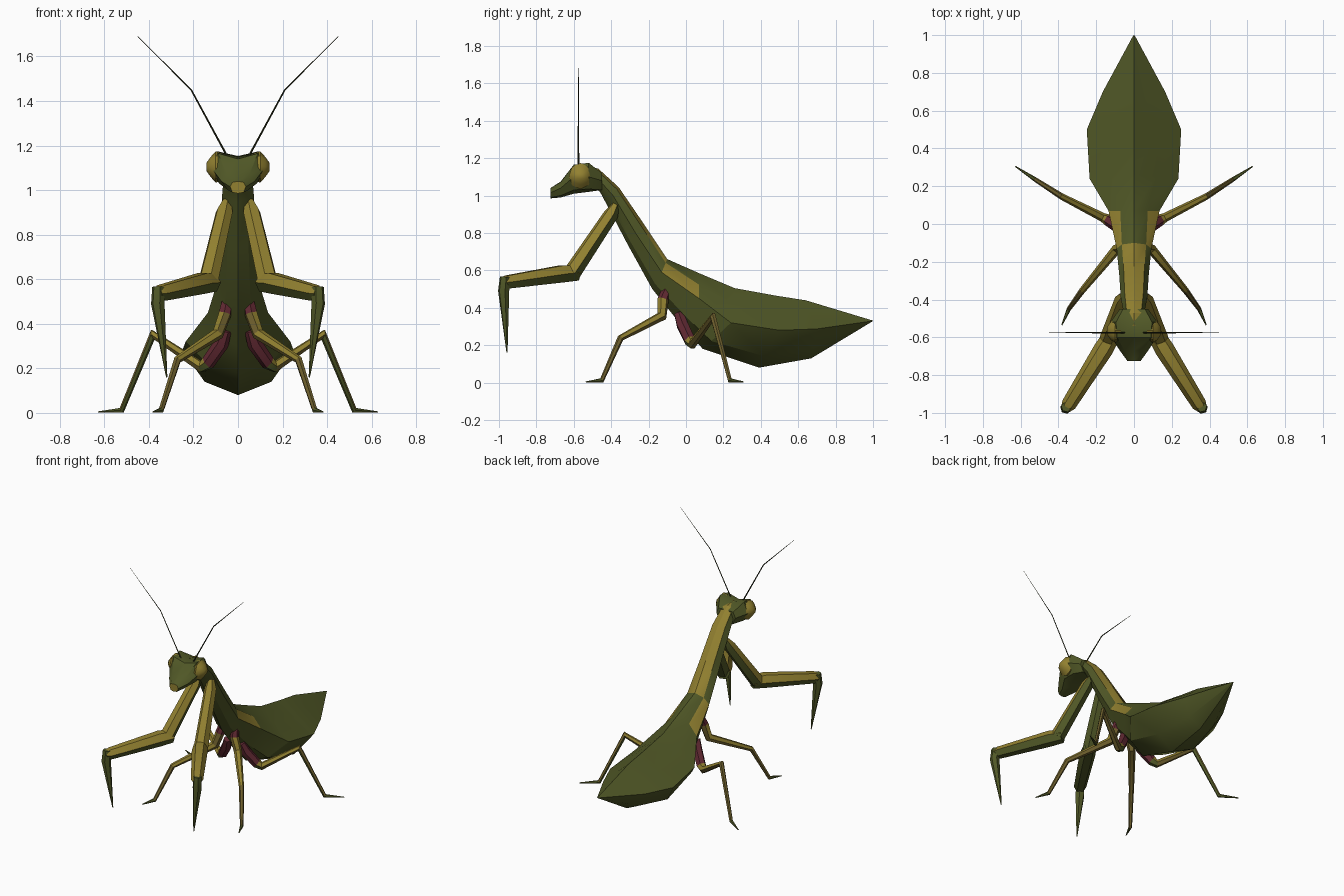
import bpy, bmesh, math
from mathutils import Vector

if "Cube" in bpy.data.objects:
    bpy.data.objects.remove(bpy.data.objects["Cube"])

# Colours
PALETTE = {
    "leaf_green": (0.082, 0.098, 0.020),
    "mustard": (0.29, 0.22, 0.030),
    "olive_brown": (0.155, 0.115, 0.026),
    "dark_red": (0.12, 0.022, 0.032),
    "feeler_dark": (0.03, 0.035, 0.012),
}
MATS = []
for mat_name, rgb in PALETTE.items():
    m = bpy.data.materials.new(mat_name)
    m.diffuse_color = (*rgb, 1)
    m.use_nodes = True
    m.node_tree.nodes["Principled BSDF"].inputs["Base Color"].default_value = m.diffuse_color
    MATS.append(m)
GREEN, YELLOW, BROWN, RED, DARK = range(5)


def loft(name, rings, colour, mirror=False, angle=40):
    """Skin closed rings; colour(segment, side, face) picks the material."""
    bm = bmesh.new()
    loops = [[bm.verts.new(p) for p in r] for r in rings]
    n = len(loops[0])
    tags = {}
    for s in range(len(loops) - 1):
        a, b = loops[s], loops[s + 1]
        for k in range(n):
            j = (k + 1) % n
            tags[bm.faces.new((a[k], a[j], b[j], b[k]))] = (s, k)
    tags[bm.faces.new(loops[0])] = (-1, -1)
    tags[bm.faces.new(loops[-1])] = (len(loops) - 2, -1)
    bmesh.ops.recalc_face_normals(bm, faces=bm.faces[:])
    bm.normal_update()
    for f, (s, k) in tags.items():
        f.material_index = colour(s, k, f)
    mesh = bpy.data.meshes.new(name)
    bm.to_mesh(mesh)
    bm.free()
    for m in MATS:
        mesh.materials.append(m)
    ob = bpy.data.objects.new(name, mesh)
    bpy.context.collection.objects.link(ob)
    bpy.ops.object.select_all(action='DESELECT')
    ob.select_set(True)
    bpy.context.view_layer.objects.active = ob
    bpy.ops.object.shade_smooth_by_angle(angle=math.radians(angle))
    if mirror:
        ob.modifiers.new("mirror", 'MIRROR').use_mirror_merge = False
    return ob


def full_ring(half):
    """Complete a half outline (top, upper, side, lower, bottom) across x = 0."""
    return half + [(-x, y, z) for x, y, z in half[3:0:-1]]


def limb(name, path, radii, upper, under, sides=6):
    """Jointed tapering tube, mirrored; colours are listed per segment."""
    pts = [Vector(p) for p in path]
    dirs = [(b - a).normalized() for a, b in zip(pts, pts[1:])]
    rings = []
    for i, (p, r) in enumerate(zip(pts, radii)):
        d0, d1 = dirs[max(i - 1, 0)], dirs[min(i, len(dirs) - 1)]
        t = (d0 + d1).normalized()
        widen = min(1.35, 1 / max(0.3, t.dot(d1)))
        side = Vector((-t.y, t.x, 0))
        if side.length < 0.25:
            side = Vector((0.85, 0.5, 0))
        # keep the sideways axis steady along the limb to avoid twisting
        side = Vector((path[-1][1] - path[0][1], -(path[-1][0] - path[0][0]), 0))
        side = (side - t * side.dot(t)).normalized()
        up = t.cross(side)
        rings.append([p + r * (side * math.cos(a) + up * widen * math.sin(a))
                      for a in (2 * math.pi * k / sides for k in range(sides))])

    def pick(s, k, f):
        s = max(s, 0)
        return upper[s] if f.normal.z > 0.12 else under[s]
    return loft(name, rings, pick, mirror=True)


# Thorax and abdomen: top y,z | side y,z | bottom y,z | half width | roundness
SECTIONS = [
    (-.54, 1.155, -.53, 1.11, -.52, 1.06, .042, 1),
    (-.47, 1.145, -.47, 1.09, -.46, 1.02, .055, 1),
    (-.36, 1.045, -.39, 1.00, -.42, .945, .070, 1),
    (-.23, .855, -.27, .80, -.31, .735, .078, 1),
    (-.10, .66, -.13, .59, -.18, .50, .092, 1),
    (.07, .585, .07, .45, -.02, .30, .135, .2),
    (.26, .505, .24, .32, .09, .18, .235, 0),
    (.48, .465, .50, .28, .39, .08, .25, 0),
    (.64, .44, .70, .287, .67, .13, .165, 0),
    (.998, .332, 1.0, .33, .998, .328, .003, 0),
]


def body_ring(ty, tz, sy, sz, by, bz, w, e):
    def mix(a, b, t):
        return a + (b - a) * t
    u = 0.5 - 0.22 * e
    return full_ring([
        (0, ty, tz),
        (w * (0.5 + 0.2 * e), mix(ty, sy, u), mix(tz, sz, u)),
        (w, sy, sz),
        (w * 0.6, mix(sy, by, 0.7), mix(sz, bz, 0.7)),
        (0, by, bz)])


def body_colour(s, k, f):
    if s <= 3 and k in (0, 7):      # pale stripe down the back
        return YELLOW
    if s == 4 and k in (1, 6):      # pale flanks below the wing roots
        return YELLOW
    return GREEN


loft("body", [body_ring(*s) for s in SECTIONS], body_colour, angle=32)

# Head: y, top z | upper x,z | side x,z | lower x,z | bottom z
HEAD = [
    (-.725, 1.04, .025, 1.035, .035, 1.015, .025, .99, .985),
    (-.67, 1.075, .050, 1.07, .075, 1.04, .045, 1.0, .99),
    (-.60, 1.14, .090, 1.165, .120, 1.10, .085, 1.03, 1.01),
    (-.52, 1.153, .095, 1.175, .125, 1.10, .080, 1.035, 1.02),
    (-.45, 1.12, .058, 1.12, .075, 1.08, .050, 1.03, 1.03),
]
loft("head",
     [full_ring([(0, y, t), (ux, y, uz), (sx, y, sz), (lx, y, lz), (0, y, b)])
      for y, t, ux, uz, sx, sz, lx, lz, b in HEAD],
     lambda s, k, f: YELLOW if s == -1 else GREEN)

# Eyes
loft("eyes",
     [[(x, -.565 + ry * math.sin(k * math.pi / 4), 1.104 + rz * math.cos(k * math.pi / 4))
       for k in range(8)]
      for x, ry, rz in ((.07, .055, .062), (.10, .062, .070),
                        (.122, .050, .046), (.142, .022, .018))],
     lambda s, k, f: YELLOW, mirror=True)

# Feelers
limb("feelers", [(.05, -.575, 1.155), (.21, -.575, 1.45), (.45, -.575, 1.69)],
     [.0045, .0035, .001], [DARK] * 2, [DARK] * 2, sides=4)

# Grasping forelegs
limb("foreleg_upper", [(.050, -.375, .95), (.062, -.40, .90), (.135, -.61, .585)],
     [.022, .040, .048], [YELLOW] * 2, [GREEN] * 2)
limb("foreleg_middle", [(.115, -.585, .585), (.16, -.66, .582), (.345, -.955, .538), (.362, -.978, .535)],
     [.045, .052, .040, .028], [YELLOW] * 3, [GREEN] * 3)
limb("foreleg_claw", [(.358, -.968, .565), (.360, -.975, .49), (.320, -.957, .16)],
     [.028, .031, .003], [GREEN] * 2, [GREEN] * 2)

# Middle walking legs
limb("middle_leg",
     [(.048, -.10, .50), (.058, -.122, .445), (.090, -.13, .355),
      (.272, -.35, .238), (.345, -.45, .012), (.382, -.535, .004)],
     [.026, .030, .026, .017, .012, .003],
     [RED, YELLOW, YELLOW, BROWN, GREEN], [RED, BROWN, BROWN, BROWN, GREEN])

# Hind walking legs
limb("hind_leg",
     [(.055, -.04, .37), (.075, -.02, .31), (.135, .02, .225), (.165, .035, .207),
      (.382, .145, .352), (.522, .235, .012), (.628, .305, .004)],
     [.026, .034, .032, .024, .017, .012, .003],
     [RED, RED, YELLOW, YELLOW, BROWN, GREEN],
     [RED, RED, GREEN, BROWN, GREEN, GREEN])
